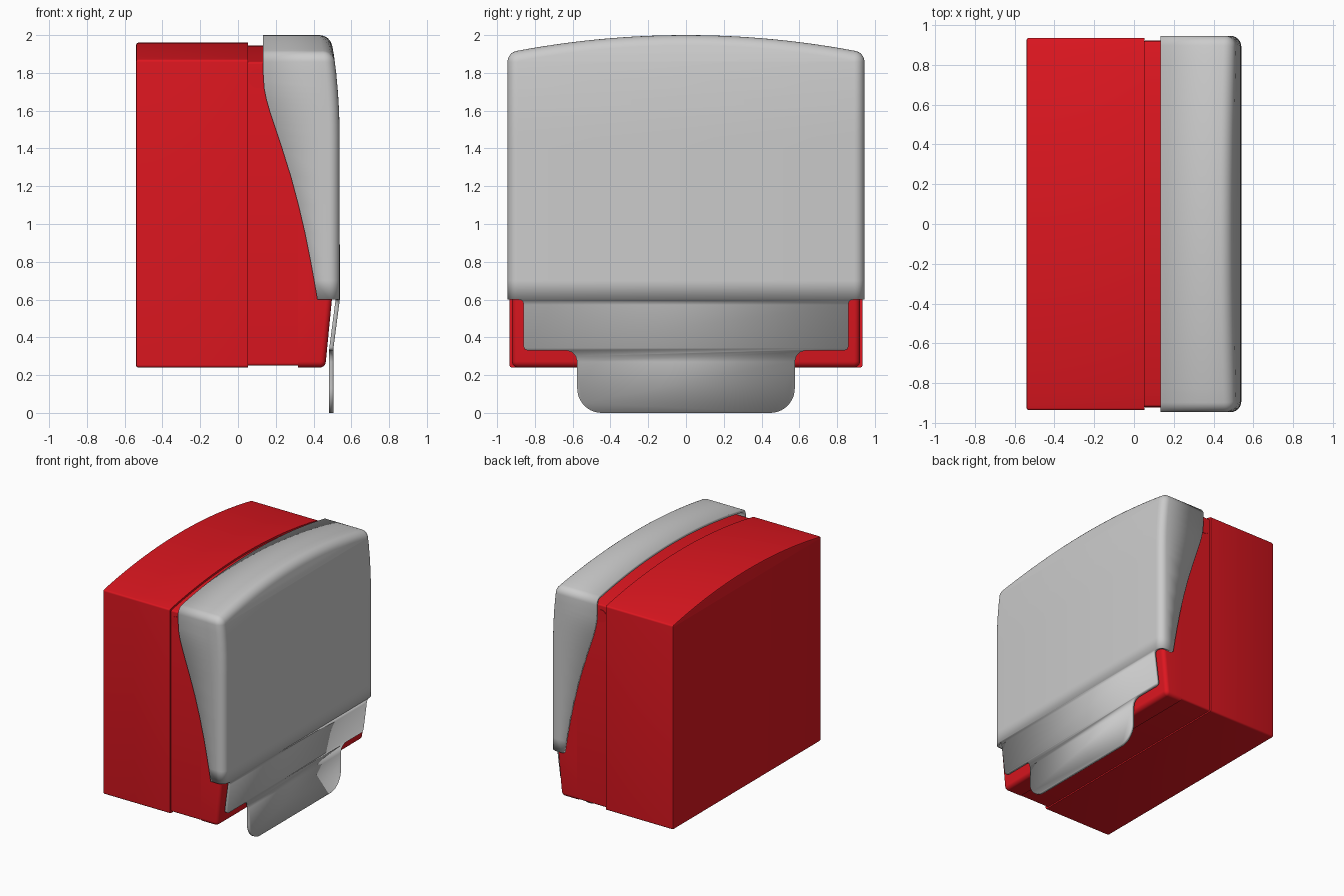
import bpy, bmesh
from math import sin, cos, asin, sqrt, pi, radians

if "Cube" in bpy.data.objects:
    bpy.data.objects.remove(bpy.data.objects["Cube"])

R = 4.85  # radius of the arched top

red = bpy.data.materials.new("red_plastic")
red.diffuse_color = (0.72, 0.008, 0.014, 1)
red.use_nodes = True
red.node_tree.nodes["Principled BSDF"].inputs["Base Color"].default_value = red.diffuse_color


def interp(table):
    def f(z):
        if z <= table[0][0]:
            return table[0][1]
        for (z0, x0), (z1, x1) in zip(table, table[1:]):
            if z <= z1:
                return x0 + (x1 - x0) * (z - z0) / (z1 - z0)
        return table[-1][1]
    return f


def outline(w, top, bottom, rc, rows, closed):
    """Arched-top outline: list of (y, z, ny, nz), right half then mirrored left."""
    yc = w - rc
    zc = top - R + sqrt((R - rc) ** 2 - yc ** 2)
    a = asin(yc / (R - rc))
    pts = []
    if closed:
        for k in range(7):
            t = -pi / 2 + k * pi / 12
            pts.append((yc + rc * cos(t), bottom + rc + rc * sin(t), cos(t), sin(t)))
    else:
        pts.append((w, bottom, 1, 0))
    pts += [(w, z, 1, 0) for z in rows]
    for k in range(9):
        t = (pi / 2 - a) * k / 8
        pts.append((yc + rc * cos(t), zc + rc * sin(t), cos(t), sin(t)))
    for k in range(1, 13):
        p = a * (1 - k / 12.5)
        pts.append((R * sin(p), top - R + R * cos(p), sin(p), cos(p)))
    return pts + [(-y, z, -ny, nz) for y, z, ny, nz in reversed(pts)]


def loft(bm, pts, sections, closed, caps):
    """Join the outline at several depths; each section is (x function, inset)."""
    rings = []
    for xf, d in sections:
        rings.append([bm.verts.new((xf(z - d * nz), y - d * ny, z - d * nz))
                      for y, z, ny, nz in pts])
    n = len(pts)
    for r0, r1 in zip(rings, rings[1:]):
        for i in range(n if closed else n - 1):
            j = (i + 1) % n
            bm.faces.new((r0[i], r0[j], r1[j], r1[i]))
    for c in caps:
        r = rings[c]
        for i in range(n // 2 - 1):
            bm.faces.new((r[i], r[i + 1], r[n - 2 - i], r[n - 1 - i]))


def finish(bm, name, mat=None):
    bmesh.ops.remove_doubles(bm, verts=bm.verts, dist=1e-4)
    bmesh.ops.recalc_face_normals(bm, faces=bm.faces)
    me = bpy.data.meshes.new(name)
    bm.to_mesh(me)
    bm.free()
    ob = bpy.data.objects.new(name, me)
    bpy.context.collection.objects.link(ob)
    if mat:
        me.materials.append(mat)
    bpy.ops.object.select_all(action='DESELECT')
    ob.select_set(True)
    bpy.context.view_layer.objects.active = ob
    bpy.ops.object.shade_smooth_by_angle(angle=radians(30))
    return ob


def const(x):
    return lambda z: x


def rounded(xf, r, steps=6):
    """Sections of a rounded front edge."""
    out = []
    for k in range(steps + 1):
        t = pi / 2 * k / steps
        out.append((lambda z, s=sin(t): xf(z) - r + r * s, r * (1 - cos(t))))
    return out


def solid(name, w, top, bottom, rc, rows, sections):
    bm = bmesh.new()
    loft(bm, outline(w, top, bottom, rc, rows, True), sections, True, (0, -1))
    return finish(bm, name, red)


# red rear housing, narrower neck and tapered front housing
solid("rear_housing", 0.935, 1.96, 0.24, 0.014, [],
      [(const(-0.54), 0.012), (const(-0.5365), 0.0035), (const(-0.528), 0), (const(0.053), 0)])
solid("neck", 0.918, 1.945, 0.25, 0.014, [], [(const(0.04), 0), (const(0.33), 0)])
front_x = interp([(0.24, 0.462), (0.6, 0.497), (1.6, 0.497), (1.8, 0.475), (2.0, 0.445)])
solid("front_housing", 0.921, 1.945, 0.24, 0.032, [0.6, 1.6, 1.7, 1.8],
      [(const(0.318), 0)] + rounded(front_x, 0.03))

# hinge pin across the neck
bm = bmesh.new()
bmesh.ops.create_cone(bm, cap_ends=True, segments=32, radius1=0.05, radius2=0.05, depth=1.844)
for v in bm.verts:
    x, y, z = v.co
    v.co = (0.105 + x, z, 1.77 + y)
finish(bm, "hinge_pin", red)

# grey cover: open shell with curved side edges
cover_back = interp([(0.6, 0.42), (0.7, 0.403), (0.81, 0.383), (0.95, 0.355), (1.1, 0.32),
                     (1.25, 0.28), (1.4, 0.233), (1.52, 0.193), (1.6, 0.167), (1.66, 0.15),
                     (1.72, 0.138), (1.8, 0.133), (2.1, 0.133)])
cover_front = interp([(0, 0.505), (0.34, 0.505), (0.6, 0.539), (1.5, 0.538), (1.6, 0.535),
                      (1.7, 0.529), (1.8, 0.520), (1.9, 0.507), (2.0, 0.488)])
rows = [0.7, 0.81, 0.95, 1.1, 1.25, 1.4, 1.46, 1.52, 1.56, 1.6, 1.63, 1.66, 1.69, 1.72, 1.76, 1.8]
bm = bmesh.new()
loft(bm, outline(0.945, 2.0, 0.6, 0.06, rows, False),
     [(cover_back, 0)] + rounded(cover_front, 0.055), False, (-1,))

# lower flap with pull tab, continuing the cover front
flap = bmesh.new()
half = [(0.89, 0.6), (0.872, 0.597), (0.863, 0.588), (0.86, 0.572), (0.86, 0.352),
        (0.854, 0.337), (0.84, 0.331), (0.635, 0.331), (0.605, 0.322), (0.584, 0.3), (0.576, 0.27)]
half += [(0.446 + 0.13 * cos(k * pi / 20), 0.13 - 0.13 * sin(k * pi / 20)) for k in range(11)]
poly = half + [(-y, z) for y, z in reversed(half)]
flap.faces.new([flap.verts.new((0, y, z)) for y, z in poly])
bmesh.ops.bisect_plane(flap, geom=flap.verts[:] + flap.edges[:] + flap.faces[:],
                       plane_co=(0, 0, 0.343), plane_no=(0, 0, 1))
for v in flap.verts:
    v.co.x = cover_front(v.co.z)
tmp = bpy.data.meshes.new("flap_tmp")
flap.to_mesh(tmp)
flap.free()
bm.from_mesh(tmp)
bpy.data.meshes.remove(tmp)
cover = finish(bm, "hinged_cover")
sol = cover.modifiers.new("thickness", 'SOLIDIFY')
sol.thickness = 0.022
sol.offset = -1
